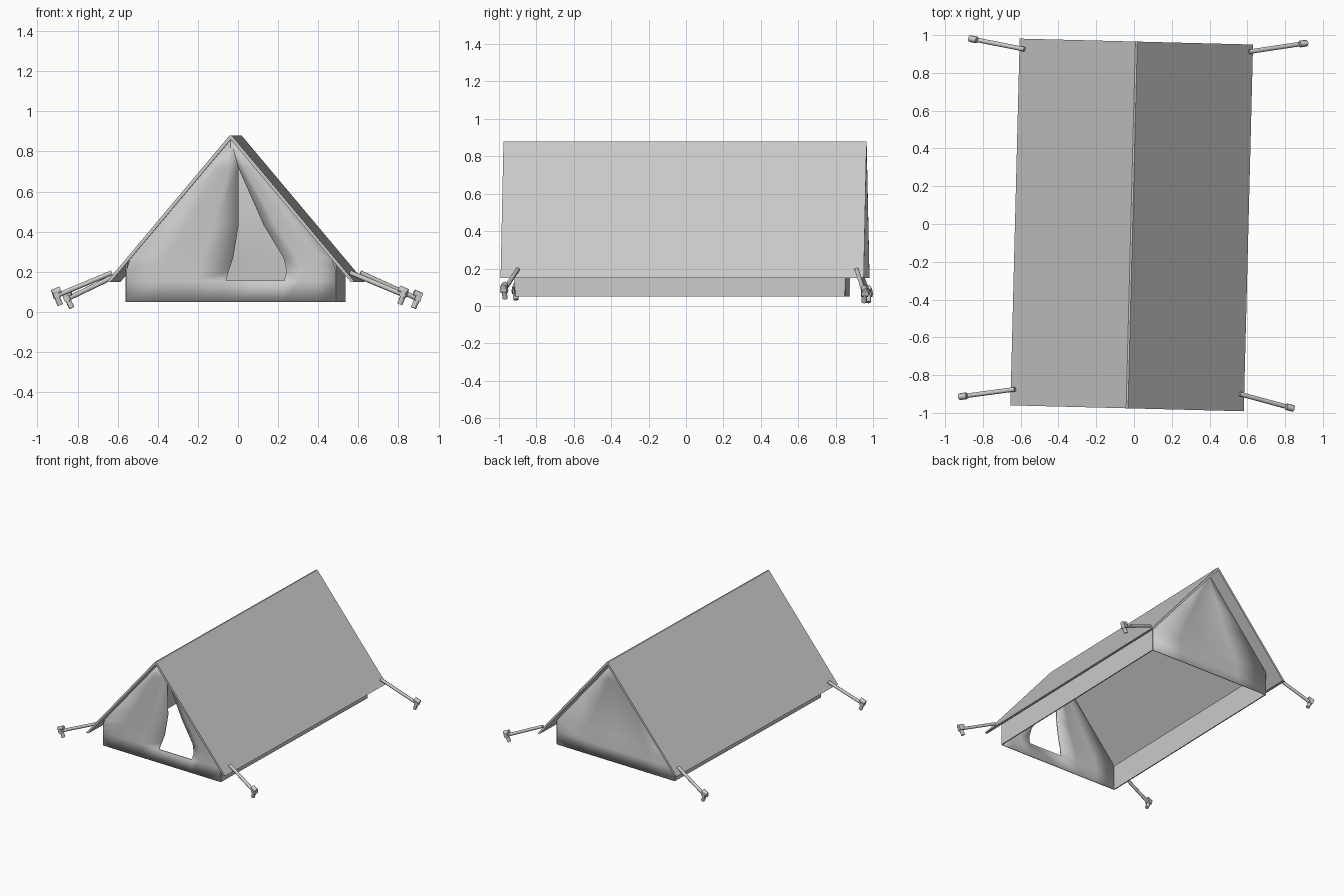
import bpy, bmesh, math
from mathutils import Vector

if "Cube" in bpy.data.objects:
    bpy.data.objects.remove(bpy.data.objects["Cube"])

TURN = math.radians(-1.45)      # whole tent is slightly twisted on the ground
SHIFT = Vector((-0.012, -0.002, 0))
HALF = 0.522                    # half width of the tent body
FRONT, BACK = -0.897, 0.863


def make(name, bm, smooth=None, place=True):
    bmesh.ops.remove_doubles(bm, verts=bm.verts, dist=0.0005)
    bmesh.ops.dissolve_degenerate(bm, edges=bm.edges, dist=0.0002)
    bmesh.ops.recalc_face_normals(bm, faces=bm.faces)
    me = bpy.data.meshes.new(name)
    bm.to_mesh(me)
    bm.free()
    ob = bpy.data.objects.new(name, me)
    bpy.context.collection.objects.link(ob)
    if place:
        ob.rotation_euler.z = TURN
        ob.location = SHIFT
    if smooth:
        bpy.ops.object.select_all(action='DESELECT')
        ob.select_set(True)
        bpy.context.view_layer.objects.active = ob
        bpy.ops.object.shade_smooth_by_angle(angle=math.radians(smooth))
    return ob


def thicken(ob, t=0.008):
    m = ob.modifiers.new("cloth", 'SOLIDIFY')
    m.thickness = t
    m.offset = 0


def edge_x(z):
    """Half width of an end wall at height z, just under the roof."""
    return min(HALF, max(0, (0.863 - z) / 1.181))


def sheet(bm, rows):
    """Join rows of points into faces."""
    vs = [[bm.verts.new(p) for p in r] for r in rows]
    for a, b in zip(vs, vs[1:]):
        for i in range(len(a) - 1):
            bm.faces.new((a[i], a[i + 1], b[i + 1], b[i]))


# Roof: thin inverted V, extruded along the tent
profile = [(-0.618, 0.15), (-0.005, 0.88), (0.005, 0.88), (0.618, 0.15),
           (0.598, 0.15), (0, 0.86), (-0.598, 0.15)]
bm = bmesh.new()
ends = [[bm.verts.new((x, y, z)) for x, z in profile] for y in (-0.974, 0.968)]
n = len(profile)
for i in range(n):
    j = (i + 1) % n
    bm.faces.new((ends[0][i], ends[0][j], ends[1][j], ends[1][i]))
for e in ends:
    bm.faces.new(e)
make("roof", bm)

# Low side walls
for side, s in (("left", -1), ("right", 1)):
    bm = bmesh.new()
    sheet(bm, [[(s * HALF, FRONT, z), (s * HALF, BACK, z)] for z in (0.05, 0.248)])
    thicken(make(side + "_side_wall", bm))

# Front wall: z, hole left, hole right, inward curl of the flap edges
hole = [(0.155, -0.025, 0.265, 0), (0.205, -0.012, 0.277, 0.012),
        (0.27, 0.01, 0.262, 0.02), (0.43, 0.036, 0.165, 0.025),
        (0.72, 0.035, 0.037, 0.02), (0.862, 0, 0, 0)]


def front_rows(side):
    rows = []
    for z, l, r, curl in hole:
        e = side * edge_x(z)
        h = l if side < 0 else r
        rows.append([(e + (h - e) * t, FRONT + curl * c, z)
                     for t, c in ((0, 0), (0.35, -0.1), (0.7, 0.2), (1, 1))])
    return rows


bm = bmesh.new()
sheet(bm, front_rows(-1))
sheet(bm, front_rows(1))
# band under the doorway, sharing the flap columns
low = front_rows(-1)[0] + front_rows(1)[0][::-1]
sheet(bm, [[(x, FRONT, 0.05) for x, y, z in low], low])
thicken(make("front_wall", bm, smooth=60))

# Back wall: straight band, then a softly sagging gable
bm = bmesh.new()
rows = []
for z, sag in ((0.05, 0), (0.15, 0), (0.25, 0.02), (0.5, 0.04), (0.68, 0.02), (0.862, 0)):
    rows.append([(edge_x(z) * t, BACK - sag * (1 - t * t), z) for t in (-1, -0.5, 0, 0.5, 1)])
sheet(bm, rows)
thicken(make("back_wall", bm, smooth=60))


# Guy ropes and pegs
def rod(bm, a, b, r, sides=8):
    a, b = Vector(a), Vector(b)
    d = b - a
    m = d.to_track_quat('Z', 'Y').to_matrix().to_4x4()
    m.translation = (a + b) / 2
    bmesh.ops.create_cone(bm, cap_ends=True, segments=sides, radius1=r, radius2=r,
                          depth=d.length, matrix=m)


ropes = {"front_right": ((0.56, -0.90, 0.195), (0.825, -0.972, 0.085)),
         "back_right": ((0.61, 0.912, 0.195), (0.895, 0.955, 0.065)),
         "front_left": ((-0.63, -0.875, 0.195), (-0.905, -0.912, 0.08)),
         "back_left": ((-0.58, 0.925, 0.195), (-0.85, 0.978, 0.065))}
for name, (a, b) in ropes.items():
    a, b = Vector(a), Vector(b)
    d = (b - a).normalized()
    side = Vector((-d.y, d.x, 0)).normalized()
    up = d.cross(side)
    up *= 1 if up.z > 0 else -1
    bm = bmesh.new()
    rod(bm, a, b, 0.012)
    make(name + "_rope", bm, smooth=50, place=False)
    # peg: short stake across the rope with a small hooked head
    bm = bmesh.new()
    top = b + up * 0.02
    rod(bm, b - up * 0.05, top + up * 0.01, 0.014)
    rod(bm, top - d * 0.03, top + d * 0.014, 0.017)
    rod(bm, b - side * 0.018, b + side * 0.018, 0.017)
    make(name + "_peg", bm, smooth=50, place=False)
